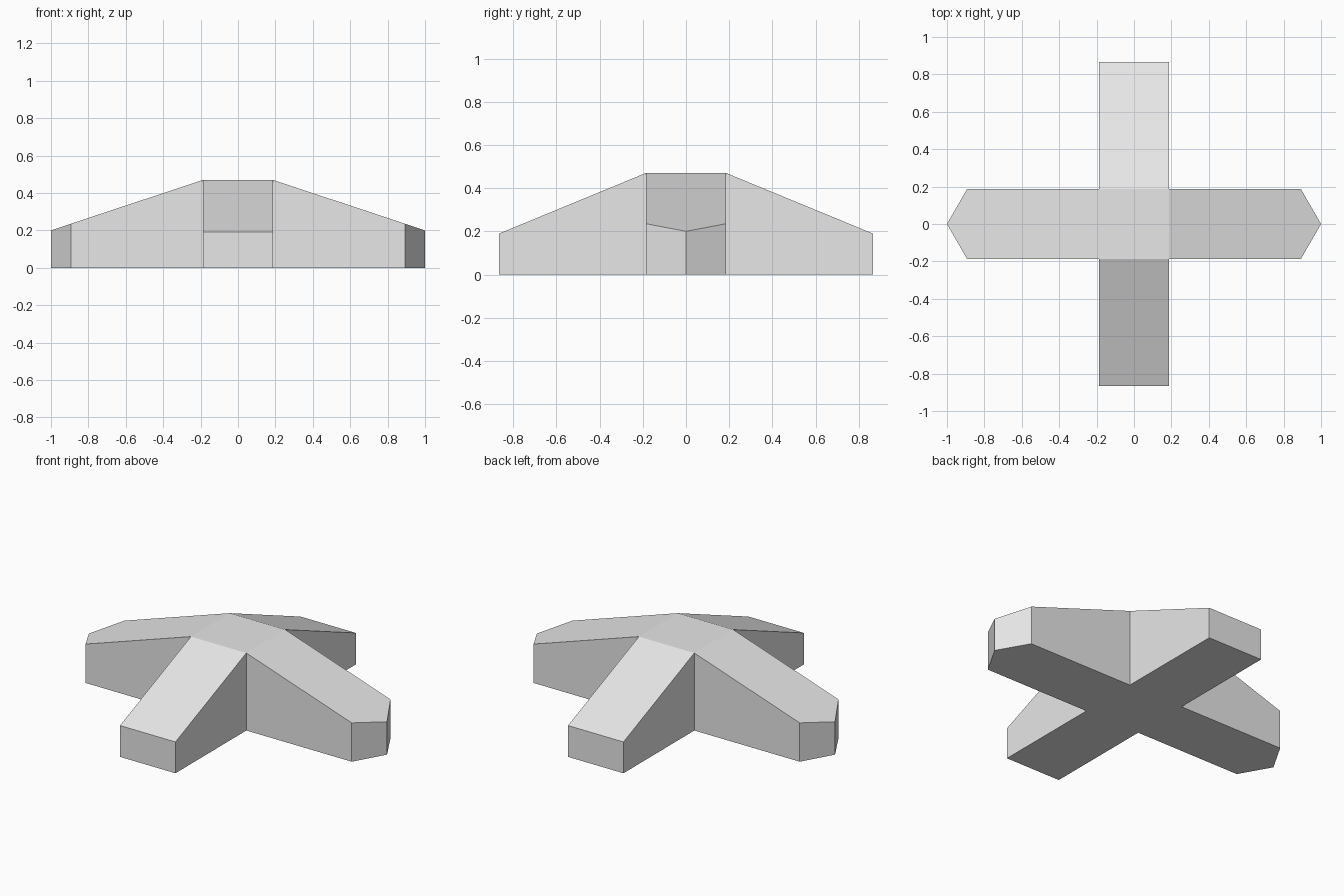
import bpy
import bmesh
from math import pi
from mathutils import Matrix, Vector

if "Cube" in bpy.data.objects:
    bpy.data.objects.remove(bpy.data.objects["Cube"], do_unlink=True)

HALF = 0.186   # half width of the hub and arms
TOP = 0.47     # height of the hub

# Plain grey material
grey = bpy.data.materials.new("light_grey")
grey.use_nodes = True
colour = (0.8, 0.8, 0.8, 1)
grey.diffuse_color = colour
grey.node_tree.nodes["Principled BSDF"].inputs["Base Color"].default_value = colour

bm = bmesh.new()


def add_face(points):
    bm.faces.new([bm.verts.new(p) for p in points])


def add_arm(outline, reach, end_height, angle):
    """Open-rooted arm along +x whose top slopes evenly down to its end."""
    turn = Matrix.Rotation(angle, 3, 'Z')
    slope = (TOP - end_height) / (reach - HALF)
    low = [turn @ Vector((x, y, 0)) for x, y in outline]
    high = [turn @ Vector((x, y, TOP - slope * (x - HALF))) for x, y in outline]
    add_face(high)
    add_face(low[::-1])
    for i in range(len(outline) - 1):
        add_face([low[i], low[i + 1], high[i + 1], high[i]])


# Hub top and underside
square = [(-HALF, -HALF), (HALF, -HALF), (HALF, HALF), (-HALF, HALF)]
add_face([(x, y, TOP) for x, y in square])
add_face([(x, y, 0) for x, y in reversed(square)])

# Pointed side arms and square front and back arms
pointed = [(HALF, -HALF), (0.893, -HALF), (1, 0), (0.893, HALF), (HALF, HALF)]
blunt = [(HALF, -HALF), (0.865, -HALF), (0.865, HALF), (HALF, HALF)]
for side in (0, pi):
    add_arm(pointed, 1, 0.2, side)
    add_arm(blunt, 0.865, 0.19, side + pi / 2)

# Weld into one closed shell
bmesh.ops.remove_doubles(bm, verts=bm.verts, dist=0.0005)
bmesh.ops.recalc_face_normals(bm, faces=bm.faces)
mesh = bpy.data.meshes.new("cross_block")
bm.to_mesh(mesh)
bm.free()
mesh.materials.append(grey)
block = bpy.data.objects.new("cross_block", mesh)
bpy.context.collection.objects.link(block)
